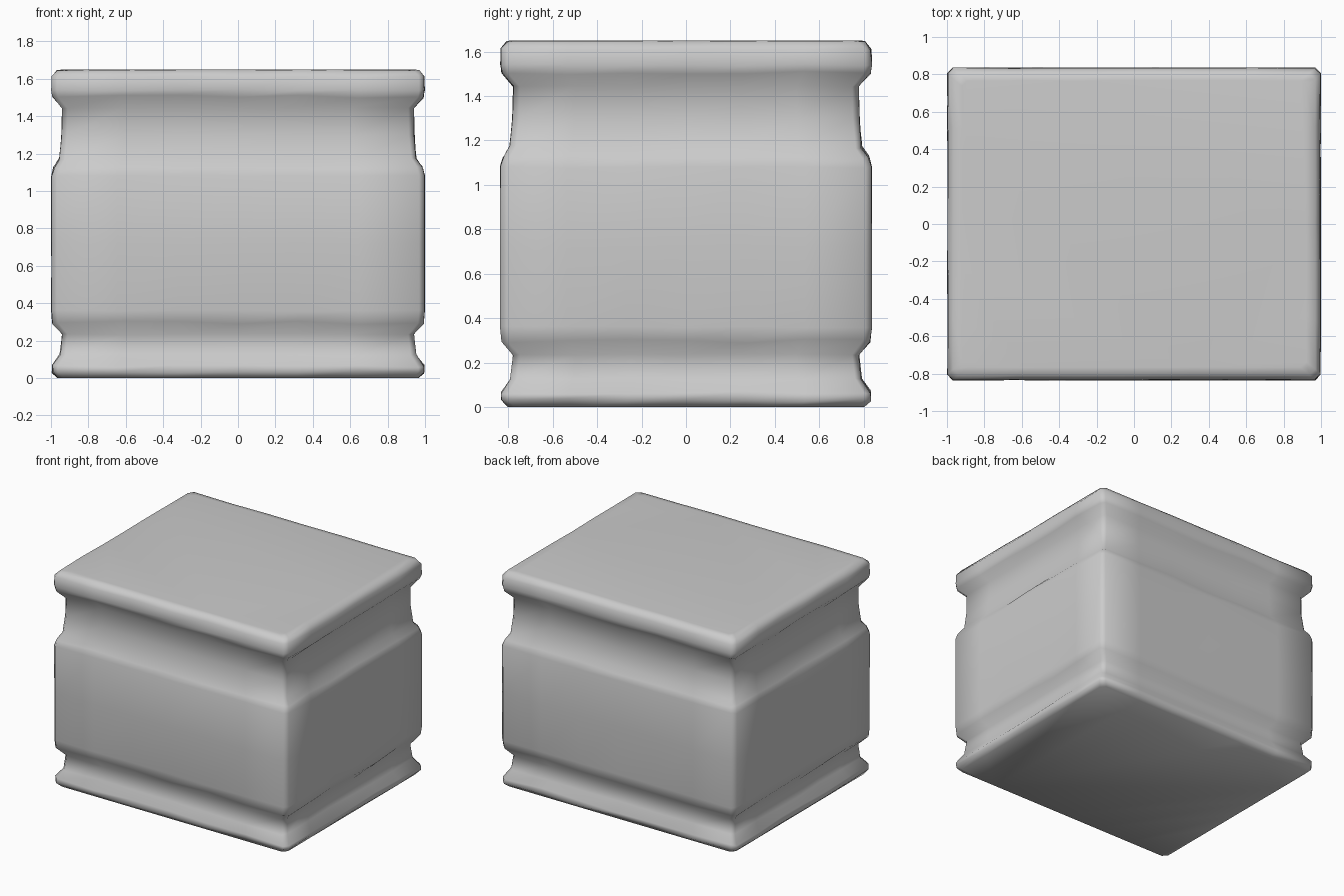
import bpy, bmesh, math, random

if "Cube" in bpy.data.objects:
    bpy.data.objects.remove(bpy.data.objects["Cube"])

random.seed(7)
HX, HY = 1.0, 0.838
SEGS = 6  # spans along each side

# Moulding profile: (inset from the widest outline, height, wear)
PROFILE = [
    (0.035, 0.00, 0.000), (0.004, 0.03, 0.008), (0.004, 0.065, 0.008),
    (0.045, 0.125, 0.006), (0.058, 0.235, 0.004), (0.006, 0.295, 0.010),
    (0.000, 0.36, 0.004), (0.000, 0.72, 0.004), (0.000, 1.08, 0.004),
    (0.012, 1.125, 0.008), (0.042, 1.17, 0.008), (0.055, 1.30, 0.004),
    (0.058, 1.445, 0.004), (0.006, 1.505, 0.008), (0.000, 1.54, 0.005),
    (0.002, 1.61, 0.006), (0.030, 1.645, 0.003),
]


def outline(inset, z, wear):
    """Rectangle with chipped corners and slightly worn sides."""
    x, y = HX - inset, HY - inset
    corners = [(-x, -y), (x, -y), (x, y), (-x, y)]
    pts = []
    for i, (ax, ay) in enumerate(corners):
        bx, by = corners[(i + 1) % 4]
        length = math.hypot(bx - ax, by - ay)
        dx, dy = (bx - ax) / length, (by - ay) / length
        for k in range(SEGS + 1):
            c = 0.032
            d = c + (length - 2 * c) * k / SEGS
            w = random.uniform(0, wear)
            h = random.uniform(-wear, wear)
            pts.append((ax + dx * d - dy * w, ay + dy * d + dx * w,
                        max(0, z + h)))
    return pts


# Solid block: stacked outlines joined into one skin
bm = bmesh.new()
rings = [[bm.verts.new(p) for p in outline(*row)] for row in PROFILE]
n = len(rings[0])
for lo, hi in zip(rings, rings[1:]):
    for i in range(n):
        j = (i + 1) % n
        bm.faces.new((lo[i], lo[j], hi[j], hi[i]))
bm.faces.new(rings[0][::-1])

# Slightly domed lid
inner = [bm.verts.new((v.co.x * 0.95, v.co.y * 0.95, 1.65)) for v in rings[-1]]
for i in range(n):
    j = (i + 1) % n
    bm.faces.new((rings[-1][i], rings[-1][j], inner[j], inner[i]))
bm.faces.new(inner)
bmesh.ops.recalc_face_normals(bm, faces=bm.faces)

mesh = bpy.data.meshes.new("stone_block")
bm.to_mesh(mesh)
bm.free()
block = bpy.data.objects.new("stone_block", mesh)
bpy.context.collection.objects.link(block)
bpy.context.view_layer.objects.active = block
block.select_set(True)
bpy.ops.object.shade_smooth_by_angle(angle=math.radians(65))
